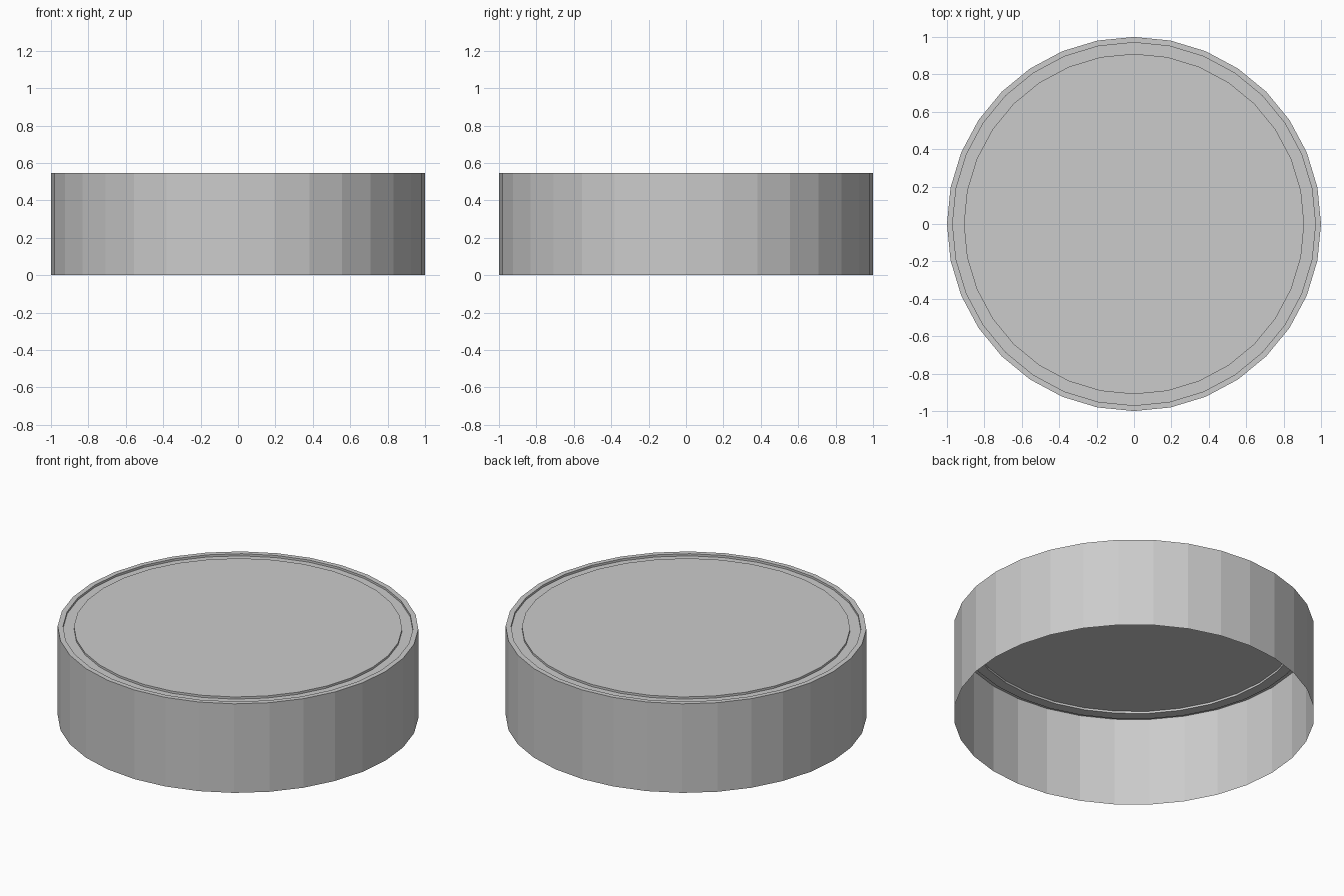
import bpy, bmesh, math

if "Cube" in bpy.data.objects:
    bpy.data.objects.remove(bpy.data.objects["Cube"])

SIDES = 32
HEIGHT = 0.545
GROOVE = 0.013

# Open-bottomed shell: wall, flat rim, shallow ring groove, centre disc
profile = [(1.0, 0.0), (1.0, HEIGHT), (0.97, HEIGHT), (0.97, HEIGHT - GROOVE),
           (0.91, HEIGHT - GROOVE), (0.91, HEIGHT)]

bm = bmesh.new()


def ring(radius, z):
    return [bm.verts.new((radius * math.cos(2 * math.pi * i / SIDES),
                          radius * math.sin(2 * math.pi * i / SIDES), z))
            for i in range(SIDES)]


rings = [ring(r, z) for r, z in profile]
for low, high in zip(rings, rings[1:]):
    for i in range(SIDES):
        j = (i + 1) % SIDES
        bm.faces.new((low[i], low[j], high[j], high[i]))
bm.faces.new(rings[-1])

mesh = bpy.data.meshes.new("round_lid")
bm.to_mesh(mesh)
bm.free()
lid = bpy.data.objects.new("round_lid", mesh)
bpy.context.collection.objects.link(lid)
